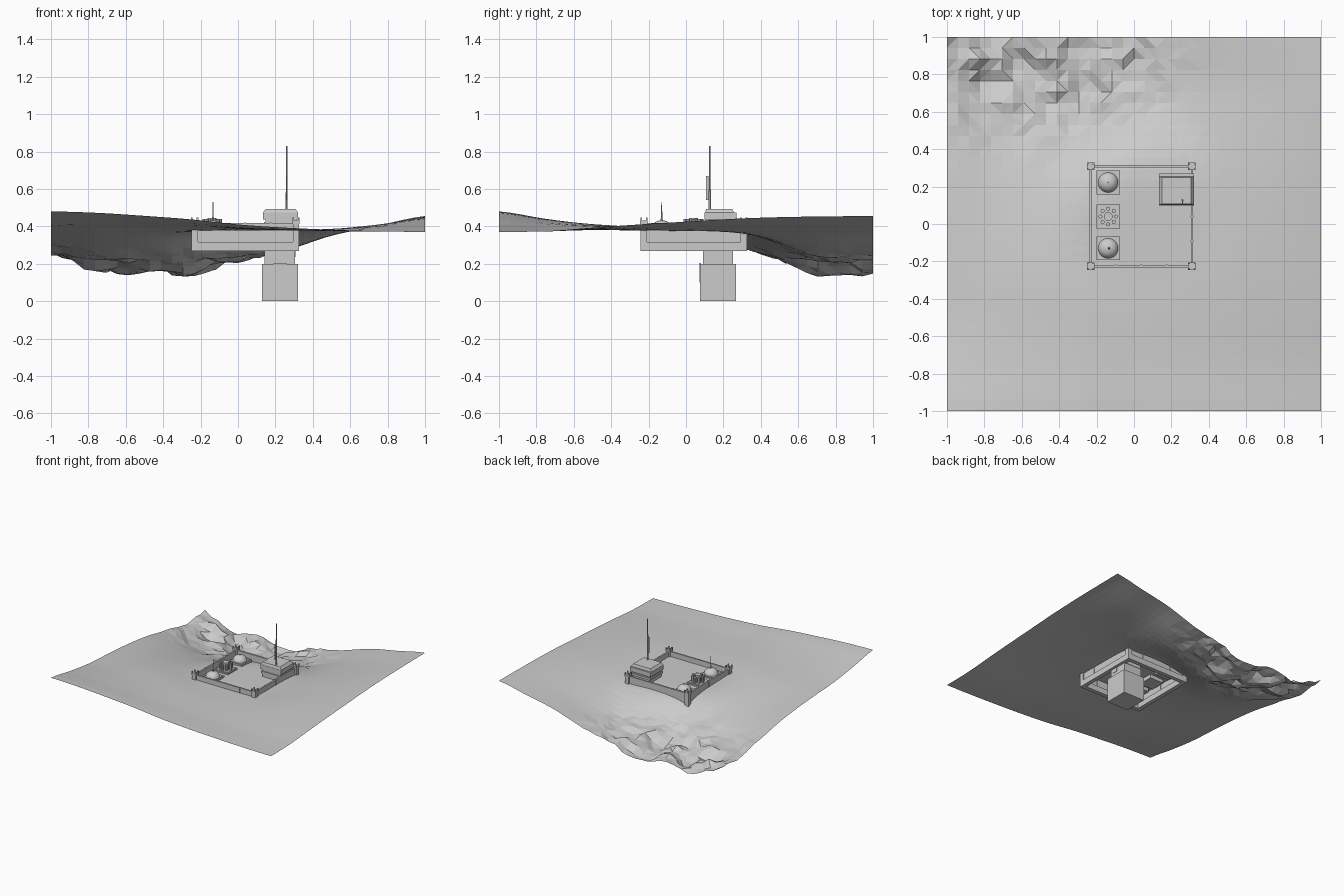
import bpy, bmesh, math
from mathutils import Vector, noise

if "Cube" in bpy.data.objects:
    bpy.data.objects.remove(bpy.data.objects["Cube"])


def finish(name, bm, smooth=False):
    me = bpy.data.meshes.new(name)
    bmesh.ops.recalc_face_normals(bm, faces=bm.faces)
    bm.to_mesh(me)
    bm.free()
    for p in me.polygons:
        p.use_smooth = smooth
    ob = bpy.data.objects.new(name, me)
    bpy.context.collection.objects.link(ob)
    return ob


def frustum(name, x, y, z, top_x=1.0, top_y=1.0):
    """Box from (min, max) ranges; the top face may be scaled inward."""
    bm = bmesh.new()
    bmesh.ops.create_cube(bm, size=1)
    for v in bm.verts:
        up = v.co.z > 0
        kx, ky = (top_x, top_y) if up else (1, 1)
        v.co = Vector((sum(x) / 2 + v.co.x * kx * (x[1] - x[0]),
                       sum(y) / 2 + v.co.y * ky * (y[1] - y[0]), z[1] if up else z[0]))
    return finish(name, bm)


def block(name, cx, cy, z, sx, sy=None):
    sy = sy or sx
    return frustum(name, (cx - sx / 2, cx + sx / 2), (cy - sy / 2, cy + sy / 2), z)


def cyl(name, cx, cy, z, r1, r2=None, n=8):
    bm = bmesh.new()
    bmesh.ops.create_cone(bm, cap_ends=True, segments=n, radius1=r1,
                          radius2=r1 if r2 is None else r2, depth=z[1] - z[0])
    bmesh.ops.translate(bm, verts=bm.verts, vec=(cx, cy, sum(z) / 2))
    return finish(name, bm)


def smooth(t):
    t = min(1, max(0, t))
    return t * t * (3 - 2 * t)


def profile(values, t):
    """Evenly spaced heights over -1..1, smoothly interpolated."""
    f = (min(1, max(-1, t)) + 1) / 2 * (len(values) - 1)
    i = min(int(f), len(values) - 2)
    p0, p1, p2, p3 = (values[min(len(values) - 1, max(0, i + k))] for k in (-1, 0, 1, 2))
    f -= i
    return p1 + 0.5 * f * (p2 - p0 + f * (2 * p0 - 5 * p1 + 4 * p2 - p3 + f * (3 * (p1 - p2) + p3 - p0)))


# Terrain: patch between four edge profiles, flattened at the fort, rocky at back left
FRONT = (0.48, 0.472, 0.456, 0.437, 0.41, 0.393, 0.382, 0.374, 0.37)
BACK = (0.275, 0.20, 0.17, 0.165, 0.225, 0.275, 0.355, 0.405, 0.455)
LEFT = (0.48, 0.44, 0.408, 0.393, 0.375, 0.345, 0.295, 0.25, 0.275)
RIGHT = (0.37, 0.374, 0.393, 0.41, 0.425, 0.44, 0.449, 0.453, 0.455)


def height(x, y):
    u, v = (x + 1) / 2, smooth((y + 0.5) / 1.5)
    f, b = profile(FRONT, x), profile(BACK, x)
    l, r = profile(LEFT, y), profile(RIGHT, y)
    corners = ((1 - u) * FRONT[0] + u * FRONT[-1]) * (1 - v) + ((1 - u) * BACK[0] + u * BACK[-1]) * v
    z = f * (1 - v) + b * v + l * (1 - u) + r * u - corners
    dist = math.hypot(x - 0.04, y - 0.04)
    z += (0.377 - z) * math.exp(-(dist / 0.42) ** 4)
    d = smooth((1 - math.hypot((x + 0.5) / 0.95, (y - 0.9) / 0.65)) * 1.5)
    rough = noise.noise(Vector((x * 5.5, y * 5.5, 2.0))) + 0.7 * noise.noise(Vector((x * 12, y * 12, 7.0)))
    return z + 0.06 * rough * d


bm = bmesh.new()
bmesh.ops.create_grid(bm, x_segments=34, y_segments=34, size=1)
for v in bm.verts:
    v.co.z = height(v.co.x, v.co.y)
bmesh.ops.triangulate(bm, faces=bm.faces)
finish("terrain", bm)

# Fort walls with plinth and small posts
X, Y = (-0.232, 0.31), (-0.225, 0.308)
mx, my = sum(X) / 2, sum(Y) / 2
lx, ly = X[1] - X[0], Y[1] - Y[0]
for y in Y:
    block("wall", mx, y, (0.30, 0.418), lx, 0.013)
    block("wall_plinth", mx, y, (0.268, 0.315), lx, 0.034)
    for i in range(1, 4):
        block("wall_post", X[0] + lx * i / 4, y, (0.31, 0.42), 0.008, 0.015)
for x in X:
    block("wall", x, my, (0.30, 0.418), 0.013, ly)
    block("wall_plinth", x, my, (0.268, 0.315), 0.034, ly)
    for i in range(1, 4):
        block("wall_post", x, Y[0] + ly * i / 4, (0.31, 0.42), 0.015, 0.008)

# Corner turrets with merlons
for x in X:
    for y in Y:
        block("corner_turret", x, y, (0.268, 0.418), 0.034)
        block("turret_cap", x, y, (0.413, 0.43), 0.04)
        for sx in (-1, 1):
            for sy in (-1, 1):
                block("turret_merlon", x + sx * 0.015, y + sy * 0.015, (0.43, 0.446), 0.009)

# Gun pads along the left wall
GX = -0.138
for y in (0.222, 0.04, -0.13):
    block("pad", GX, y, (0.345, 0.386), 0.126)
    block("pad_step", GX, y, (0.386, 0.391), 0.11)
for y in (0.222, -0.13):
    bm = bmesh.new()
    bmesh.ops.create_uvsphere(bm, u_segments=20, v_segments=12, radius=0.054)
    bmesh.ops.bisect_plane(bm, geom=bm.verts[:] + bm.edges[:] + bm.faces[:],
                           plane_co=(0, 0, 0), plane_no=(0, 0, 1), clear_inner=True)
    for v in bm.verts:
        v.co = Vector((v.co.x + GX, v.co.y + y, v.co.z * 0.8 + 0.389))
    finish("dome", bm, True)
cyl("dome_mast", GX + 0.004, -0.13, (0.43, 0.53), 0.004, 0.002, 6)
cyl("dome_mast_foot", GX + 0.004, -0.13, (0.425, 0.45), 0.007, 0.004, 8)
cyl("dome_stub", GX, 0.222, (0.43, 0.442), 0.005, n=6)

# Ring of launch tubes around a centre tube
cyl("launcher_core", GX, 0.04, (0.385, 0.445), 0.024, n=12)
for i in range(8):
    a = math.tau * i / 8
    cyl("launch_tube", GX + 0.042 * math.cos(a), 0.04 + 0.042 * math.sin(a), (0.385, 0.438), 0.011)

# Buried bunker below the keep
frustum("bunker_base", (0.128, 0.322), (0.075, 0.268), (0.0, 0.198))
frustum("bunker_door", (0.19, 0.26), (0.0735, 0.08), (0.1, 0.205))
frustum("bunker_neck", (0.142, 0.305), (0.092, 0.252), (0.198, 0.275))
frustum("bunker_window", (0.30, 0.308), (0.112, 0.162), (0.235, 0.272))

# Keep with layered chamfered roof
frustum("keep_body", (0.148, 0.312), (0.105, 0.255), (0.27, 0.44))
frustum("keep_ledge", (0.14, 0.318), (0.098, 0.265), (0.405, 0.422))
frustum("roof_lower", (0.133, 0.322), (0.1, 0.27), (0.437, 0.473))
frustum("roof_upper", (0.133, 0.322), (0.102, 0.255), (0.473, 0.494), 0.83, 0.92)

# Antenna whip and side panel
cyl("antenna", 0.26, 0.127, (0.48, 0.83), 0.006, 0.004, 6)
block("antenna_panel", 0.26, 0.114, (0.54, 0.67), 0.005, 0.014)
